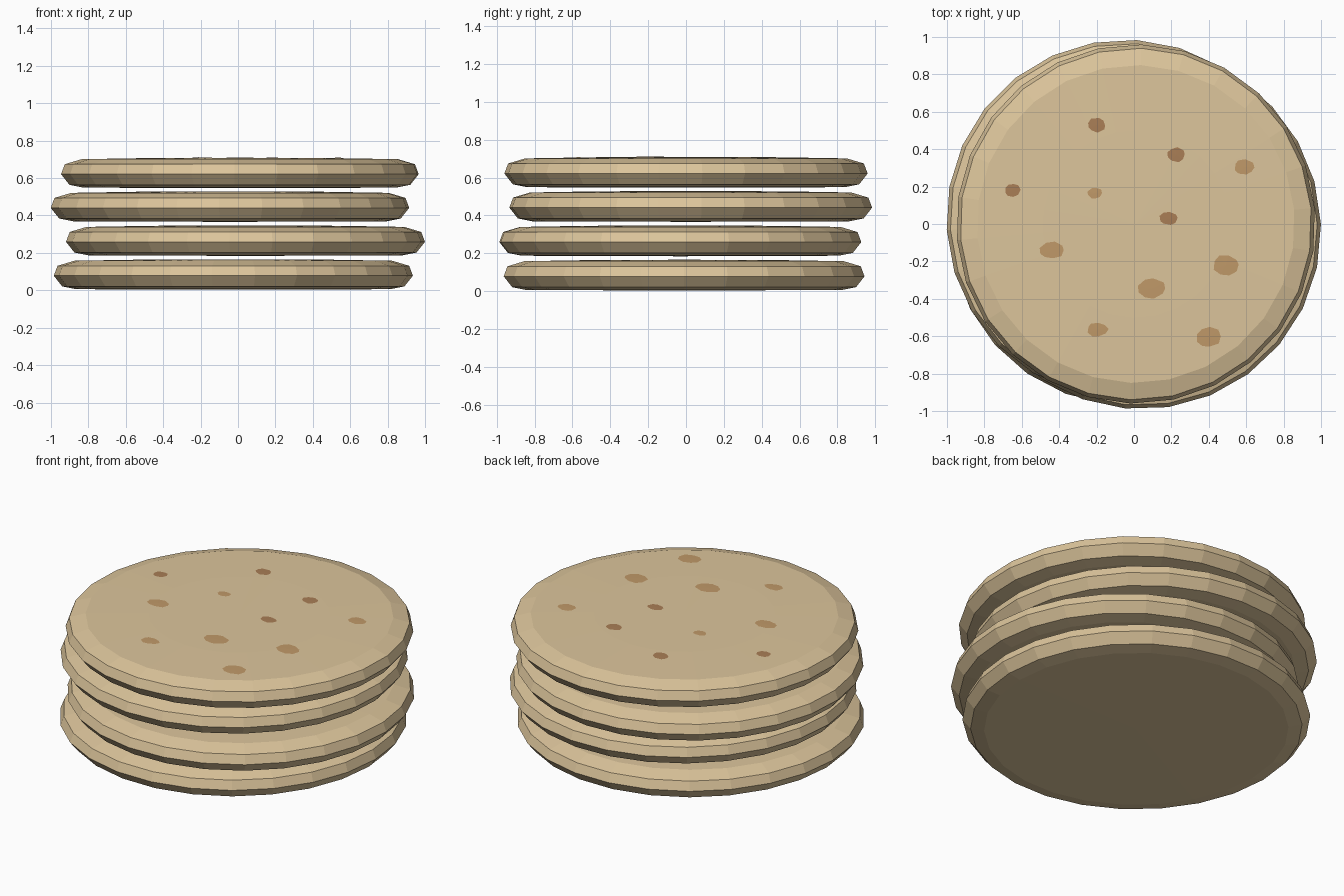
import bpy, bmesh, math, random
from mathutils import Vector

if "Cube" in bpy.data.objects:
    bpy.data.objects.remove(bpy.data.objects["Cube"])

random.seed(4)
SIDES = 26


def material(name, rgb):
    m = bpy.data.materials.new(name)
    m.diffuse_color = (*rgb, 1)
    m.use_nodes = True
    m.node_tree.nodes["Principled BSDF"].inputs["Base Color"].default_value = m.diffuse_color
    return m


batter = material("batter", (0.72, 0.56, 0.33))
light_brown = material("light_brown", (0.53, 0.32, 0.14))
dark_brown = material("dark_brown", (0.40, 0.21, 0.093))

# Half cross-section of one pancake: radius, height
BOTTOM = 0.0
TOP = 0.163
PROFILE = [(0.84, 0.003), (0.915, 0.018), (0.96, 0.075),
           (0.94, 0.128), (0.85, 0.155), (0.50, 0.161)]


def finish(bm, name, mat, loc):
    bmesh.ops.recalc_face_normals(bm, faces=bm.faces)
    me = bpy.data.meshes.new(name)
    bm.to_mesh(me)
    bm.free()
    me.materials.append(mat)
    ob = bpy.data.objects.new(name, me)
    ob.location = loc
    bpy.context.collection.objects.link(ob)
    return ob


def pancake(name, loc, turn):
    bm = bmesh.new()
    rings = []
    for r, z in PROFILE:
        rings.append([bm.verts.new((r * math.cos(turn + math.tau * i / SIDES),
                                    r * math.sin(turn + math.tau * i / SIDES), z))
                      for i in range(SIDES)])
    low = bm.verts.new((0, 0, BOTTOM))
    high = bm.verts.new((0, 0, TOP))
    for i in range(SIDES):
        j = (i + 1) % SIDES
        for a, b in zip(rings, rings[1:]):
            bm.faces.new((a[i], a[j], b[j], b[i]))
        bm.faces.new((low, rings[0][j], rings[0][i]))
        bm.faces.new((high, rings[-1][i], rings[-1][j]))
    return finish(bm, name, batter, loc)


def surface_height(r):
    # Height of the pancake top at a given radius
    if r < 0.5:
        return TOP + (0.161 - TOP) * r / 0.5
    return 0.161 + (0.155 - 0.161) * (r - 0.5) / 0.35


def spot(name, x, y, rx, ry, mat, base):
    # Irregular flat browned patch lying on the top pancake
    bm = bmesh.new()
    pts = []
    for i in range(9):
        a = math.tau * i / 9 + random.uniform(-0.12, 0.12)
        k = random.uniform(0.9, 1.05)
        px, py = x + rx * k * math.cos(a), y + ry * k * math.sin(a)
        z = surface_height(math.hypot(px - base[0], py - base[1])) + 0.003
        pts.append(bm.verts.new((px, py, base[2] + z)))
    c = bm.verts.new((x, y, base[2] + 0.0035
                      + surface_height(math.hypot(x - base[0], y - base[1]))))
    for i in range(9):
        bm.faces.new((c, pts[i], pts[(i + 1) % 9]))
    ob = finish(bm, name, mat, (0, 0, 0))
    if ob.data.polygons[0].normal.z < 0:
        ob.data.flip_normals()


# Stack of four slightly offset pancakes
STACK = [(-0.025, -0.01, 0.003), (0.04, -0.03, 0.184),
         (-0.043, 0.025, 0.366), (0.01, 0.0, 0.546)]
for n, loc in enumerate(STACK):
    pancake(f"pancake_{n + 1}", loc, math.pi / 2 + math.pi / SIDES + n * 0.03)

# Browned spots on the top pancake: x, y, half width, half depth
DARK = [(-0.20, 0.53, 0.05, 0.04), (0.225, 0.37, 0.05, 0.04),
        (-0.65, 0.18, 0.044, 0.036), (0.185, 0.03, 0.053, 0.036)]
LIGHT = [(0.59, 0.305, 0.056, 0.04), (-0.21, 0.165, 0.042, 0.031),
         (-0.44, -0.14, 0.07, 0.045), (0.49, -0.22, 0.072, 0.057),
         (0.095, -0.345, 0.078, 0.053), (-0.195, -0.565, 0.058, 0.04),
         (0.40, -0.605, 0.07, 0.056)]
for kind, spots, mat in (("dark", DARK, dark_brown), ("light", LIGHT, light_brown)):
    for n, s in enumerate(spots):
        spot(f"{kind}_spot_{n + 1}", *s, mat, STACK[-1])
